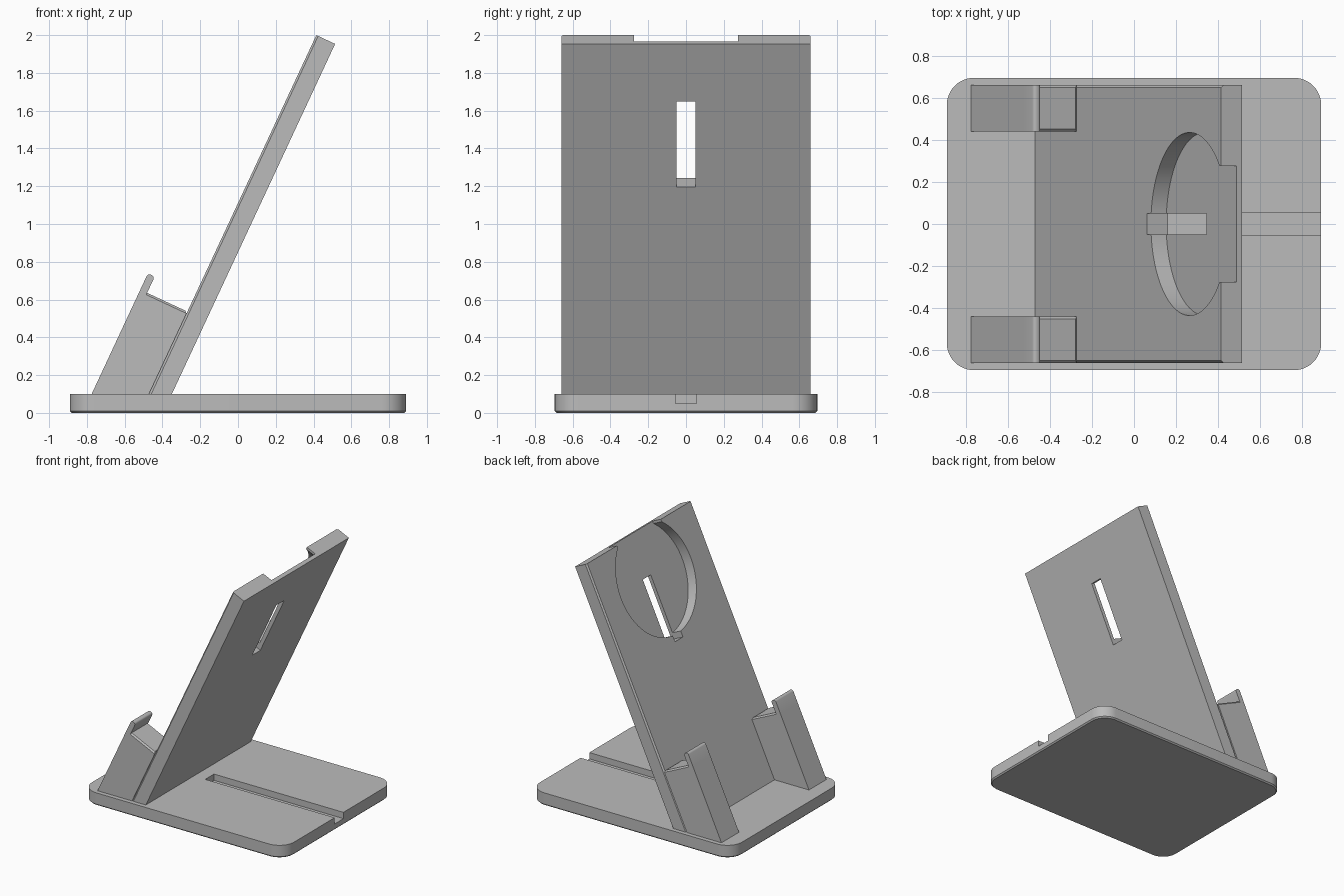
import bpy, bmesh, math
from mathutils import Vector

cube = bpy.data.objects.get("Cube")
if cube:
    bpy.data.objects.remove(cube, do_unlink=True)

grey = bpy.data.materials.new("plain grey")
grey.use_nodes = True
grey.diffuse_color = (0.5, 0.5, 0.5, 1)
grey.node_tree.nodes["Principled BSDF"].inputs["Base Color"].default_value = (0.5, 0.5, 0.5, 1)

# Leaning frame: along runs up the back face, out points away from it
LEAN = math.radians(65)
UP = Vector((math.cos(LEAN), 0, math.sin(LEAN)))
OUT = Vector((-math.sin(LEAN), 0, math.cos(LEAN)))
FOOT = Vector((-0.35, 0, 0.1))
SIDE = Vector((0, 1, 0))


def lean(out, along, y=0):
    return FOOT + OUT * out + UP * along + SIDE * y


def buried(out):
    """Distance along the frame that lies just inside the base."""
    return (-0.04 - OUT.z * out) / UP.z


def prism(name, points, sweep, bevels=()):
    """Sweep an outline; bevels are (edge test, width, segments)."""
    bm = bmesh.new()
    face = bm.faces.new([bm.verts.new(p) for p in points])
    swept = bmesh.ops.extrude_face_region(bm, geom=[face])["geom"]
    bmesh.ops.translate(bm, vec=sweep, verts=[g for g in swept if isinstance(g, bmesh.types.BMVert)])
    bmesh.ops.recalc_face_normals(bm, faces=bm.faces)
    for test, width, segments in bevels:
        edges = [e for e in bm.edges if all(test(v.co) for v in e.verts)]
        bmesh.ops.bevel(bm, geom=edges, offset=width, segments=segments,
                        profile=0.5, affect='EDGES')
    mesh = bpy.data.meshes.new(name)
    bm.to_mesh(mesh)
    bm.free()
    mesh.materials.append(grey)
    obj = bpy.data.objects.new(name, mesh)
    bpy.context.collection.objects.link(obj)
    return obj


def cut(target, cutter):
    mod = target.modifiers.new(cutter.name, 'BOOLEAN')
    mod.object = cutter
    mod.solver = 'EXACT'
    bpy.context.view_layer.objects.active = target
    bpy.ops.object.modifier_apply(modifier=mod.name)
    bpy.data.objects.remove(cutter, do_unlink=True)


def smooth(obj):
    bpy.ops.object.select_all(action='DESELECT')
    obj.select_set(True)
    bpy.context.view_layer.objects.active = obj
    bpy.ops.object.shade_smooth_by_angle(angle=math.radians(30))


def out_of(co):
    return (co - FOOT).dot(OUT)


def along_of(co):
    return (co - FOOT).dot(UP)


# Base with rounded corners, a fine bottom chamfer and a cable groove
R = 0.13
outline = []
for i, (sx, sy) in enumerate([(1, 1), (-1, 1), (-1, -1), (1, -1)]):
    for k in range(13):
        a = math.pi / 2 * (i + k / 12)
        outline.append((sx * (0.89 - R) + R * math.cos(a), sy * (0.695 - R) + R * math.sin(a), 0))
base = prism("base", outline, (0, 0, 0.1), [(lambda c: c.z < 0.001, 0.01, 1)])
cut(base, prism("groove_cutter", [(-0.25, -0.055, 0.05), (1, -0.055, 0.05),
                                  (1, -0.055, 0.2), (-0.25, -0.055, 0.2)], SIDE * 0.11))
smooth(base)

# Leaning back plate, chamfered along its front side edges
THICK, LENGTH, HALF = 0.11, 2.045, 0.66
plate = prism("back_plate",
              [lean(0, buried(0), -HALF), lean(0, LENGTH, -HALF),
               lean(THICK, LENGTH, -HALF), lean(THICK, buried(THICK), -HALF)],
              SIDE * 2 * HALF,
              [(lambda c: out_of(c) > THICK - 0.001 and c.y < 0, 0.011, 1),
               (lambda c: out_of(c) > THICK - 0.001 and c.y > 0, 0.011, 1)])

# Round charger recess that opens through the top edge
CENTRE, RADIUS, MOUTH = 1.689, 0.435, 0.275
start = math.asin(MOUTH / RADIUS)
keyhole = [lean(0.03, LENGTH + 0.2, MOUTH)]
for k in range(65):
    a = start + (2 * math.pi - 2 * start) * k / 64
    keyhole.append(lean(0.03, CENTRE + RADIUS * math.cos(a), RADIUS * math.sin(a)))
keyhole.append(lean(0.03, LENGTH + 0.2, -MOUTH))
cut(plate, prism("recess_cutter", keyhole, OUT * 0.2))

# Cable slot through the plate
cut(plate, prism("slot_cutter", [lean(-0.1, 1.21, -0.05), lean(-0.1, 1.71, -0.05),
                                 lean(-0.1, 1.71, 0.05), lean(-0.1, 1.21, 0.05)], OUT * 0.4))
smooth(plate)

# Two support blocks, each with a rounded retaining lip
FRONT, TOP = 0.385, 0.43
for name, y in (("left", 0.44), ("right", -0.66)):
    prism(name + "_support_block",
          [lean(THICK, buried(THICK), y), lean(THICK, TOP, y),
           lean(FRONT, TOP, y), lean(FRONT, buried(FRONT), y)], SIDE * 0.22,
          [(lambda c: along_of(c) > TOP - 0.001 and out_of(c) < FRONT - 0.01, 0.011, 1),
           (lambda c, y=y: along_of(c) > TOP - 0.001 and c.y < y + 0.001, 0.011, 1),
           (lambda c, y=y: along_of(c) > TOP - 0.001 and c.y > y + 0.219, 0.011, 1)])
    lip = prism(name + "_retaining_lip",
                [lean(FRONT - 0.04, TOP - 0.02, y), lean(FRONT - 0.04, 0.525, y),
                 lean(FRONT, 0.525, y), lean(FRONT, TOP - 0.02, y)], SIDE * 0.22,
                [(lambda c: along_of(c) > 0.524 and out_of(c) > FRONT - 0.001, 0.016, 4),
                 (lambda c: along_of(c) > 0.524 and out_of(c) < FRONT - 0.039, 0.016, 4)])
    smooth(lip)
